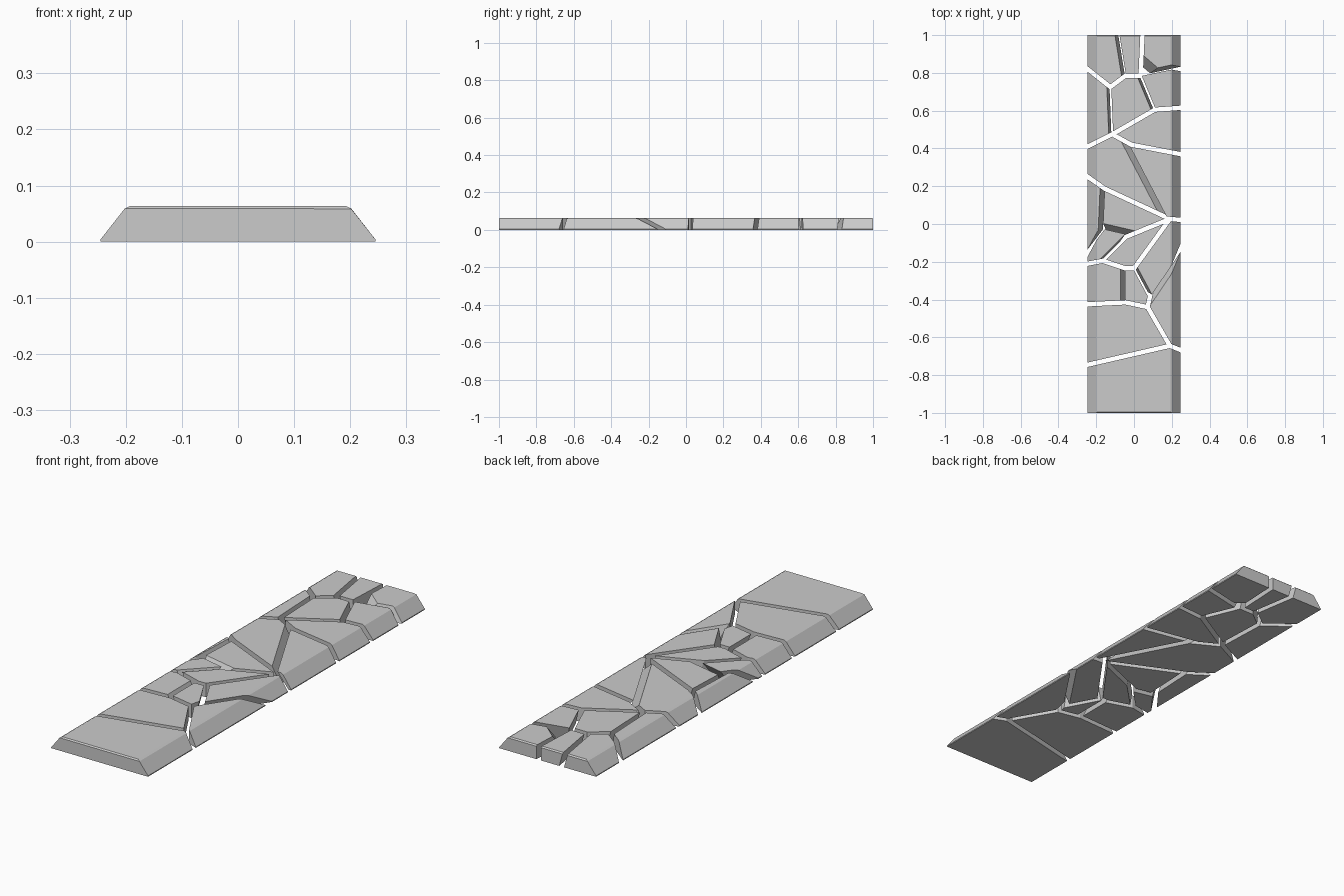
import bpy, bmesh
from mathutils import Vector

if "Cube" in bpy.data.objects:
    bpy.data.objects.remove(bpy.data.objects["Cube"])

W, TOP_W, L, H = 0.245, 0.198, 1.0, 0.064
HALF_GAP = 0.0115

# Crack junctions in plan (x, y), taken at mid height
N = {
    'a': (-W, -.745), 'b': (.19, -.645), 'c': (W, -.667), 'd': (.072, -.44),
    'e': (-W, -.425), 'f': (-.045, -.415), 'g': (.083, -.39), 'h': (W, -.15),
    'i': (0, -.235), 'j': (-.045, -.235), 'k': (-.165, -.195), 'l': (-W, -.21),
    'm': (.19, .027), 'n': (W, .022), 'o': (-.035, -.065), 'p': (-.155, .187),
    'q': (-W, .25), 'r': (-.165, -.035), 's': (-W, -.14), 't': (-.015, .42),
    'u': (-.115, .475), 'v': (-W, .41), 'w': (W, .37), 'x': (.11, .605),
    'y': (W, .615), 'z': (.035, .785), 'A': (-.125, .725), 'B': (-W, .82),
    'C': (-.045, .785), 'D': (-.08, L), 'E': (.045, L), 'F': (W, .83),
}
# Each stone is a convex ring of junctions
CELLS = ['abc', 'abdfe', 'cbdgh', 'efjkl', 'fdgij', 'ghnmi', 'jimok', 'pmor',
         'qprs', 'srokl', 'tmpqvu', 'tmnw', 'utwyx', 'uxzCA', 'vuAB',
         'BACD', 'CzED', 'zEF', 'zxyF']
# How far the leaning cracks move sideways between bottom and top
LEAN = {'tm': (-.045, -.02), 'fj': (-.03, 0), 'pr': (-.025, 0), 'ro': (.01, .045),
        'gh': (.022, -.014), 'rs': (-.012, .012), 'CD': (-.018, 0), 'xz': (-.014, 0),
        'uA': (-.014, 0), 'zF': (0, .02), 'gi': (.012, .006), 'ko': (-.006, .006)}


def lean(p, q):
    return LEAN.get(p + q) or LEAN.get(q + p) or (0, 0)


def on_rim(k):
    return abs(N[k][0]) >= W or abs(N[k][1]) >= L


def make_slab():
    """Trapezoid bar with a fine bevel on every edge."""
    bm = bmesh.new()
    prof = [(-W, 0), (W, 0), (W, .004), (TOP_W, H), (-TOP_W, H), (-W, .004)]
    f = bm.faces.new([bm.verts.new((x, -L, z)) for x, z in prof])
    ext = bmesh.ops.extrude_face_region(bm, geom=[f])['geom']
    bmesh.ops.translate(bm, vec=(0, 2 * L, 0),
                        verts=[g for g in ext if isinstance(g, bmesh.types.BMVert)])
    bmesh.ops.recalc_face_normals(bm, faces=bm.faces)
    edges = [e for e in bm.edges if all(v.co.z > .05 for v in e.verts)]
    bmesh.ops.bevel(bm, geom=edges, offset=.006, segments=1, affect='EDGES')
    return bm


def cut(bm, co, no):
    """Slice off everything on the normal side and cap the cut."""
    res = bmesh.ops.bisect_plane(bm, geom=bm.verts[:] + bm.edges[:] + bm.faces[:],
                                 dist=1e-6, plane_co=co, plane_no=no, clear_outer=True)
    edges = [g for g in res['geom_cut'] if isinstance(g, bmesh.types.BMEdge)]
    if edges:
        bmesh.ops.edgeloop_fill(bm, edges=edges)


for idx, ring in enumerate(CELLS, 1):
    pairs = list(zip(ring, ring[1:] + ring[0]))
    area = sum(N[p][0] * N[q][1] - N[q][0] * N[p][1] for p, q in pairs)
    bm = make_slab()
    for p, q in pairs:
        if on_rim(p) and on_rim(q):
            continue
        a, b = Vector((*N[p], H / 2)), Vector((*N[q], H / 2))
        no = (b - a).cross(Vector((*lean(p, q), H))).normalized()
        if area < 0:
            no = -no
        cut(bm, a - no * HALF_GAP, no)
    # Chipped corner on the far right stone
    if ring == 'zEF':
        cut(bm, Vector((.085, .83, H / 2)), Vector((-.06, -.07, .07)).normalized())
    bmesh.ops.recalc_face_normals(bm, faces=bm.faces)
    me = bpy.data.meshes.new(f"slab_piece_{idx:02d}")
    bm.to_mesh(me)
    bm.free()
    bpy.context.collection.objects.link(bpy.data.objects.new(me.name, me))
